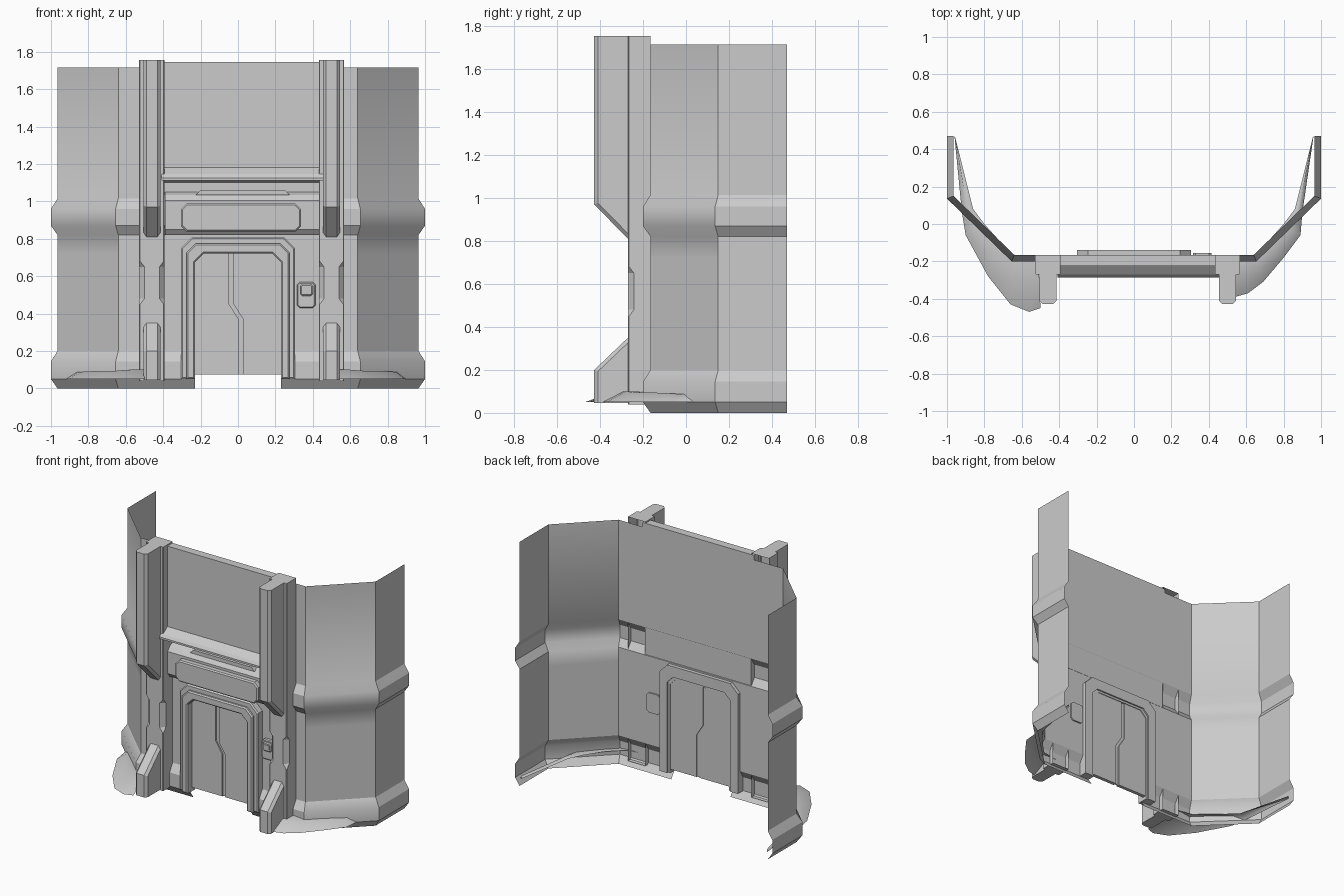
import bpy, bmesh
from mathutils import Vector

cube = bpy.data.objects.get("Cube")
if cube:
    bpy.data.objects.remove(cube, do_unlink=True)

GREY = (0.6, 0.6, 0.6, 1)
mat = bpy.data.materials.new("wall_grey")
mat.use_nodes = True
mat.diffuse_color = GREY
mat.node_tree.nodes["Principled BSDF"].inputs["Base Color"].default_value = GREY


def finish(name, bm, fix=True):
    if fix:
        bmesh.ops.recalc_face_normals(bm, faces=bm.faces)
    me = bpy.data.meshes.new(name)
    bm.to_mesh(me)
    bm.free()
    me.materials.append(mat)
    ob = bpy.data.objects.new(name, me)
    bpy.context.scene.collection.objects.link(ob)
    return ob


def prism(name, pts, axis, a, b, chamfer=0, edge_rule=None, open_back=False):
    """Extrude an outline: (x, z) along y from a (back) to b (front), or (y, z) along x."""
    bm = bmesh.new()
    put = (lambda p, d: (p[0], d, p[1])) if axis == "y" else (lambda p, d: (d, p[0], p[1]))
    start = [bm.verts.new(put(p, a)) for p in pts]
    end = [bm.verts.new(put(p, b)) for p in pts]
    back = bm.faces.new(start)
    bm.faces.new(end[::-1])
    n = len(pts)
    for i in range(n):
        j = (i + 1) % n
        bm.faces.new((start[i], end[i], end[j], start[j]))
    bmesh.ops.recalc_face_normals(bm, faces=bm.faces)
    if open_back:
        bmesh.ops.delete(bm, geom=[back], context="FACES_ONLY")
    if chamfer:
        edges = [e for e in bm.edges if edge_rule(*[v.co for v in e.verts])]
        bmesh.ops.bevel(bm, geom=edges, offset=chamfer, segments=1, affect="EDGES")
    return finish(name, bm, False)


def front_rim(front):
    return lambda p, q: abs(p.y - front) < 1e-4 and abs(q.y - front) < 1e-4


def cut_rect(x0, x1, z0, z1, c):
    return [(x0 + c, z0), (x1 - c, z0), (x1, z0 + c), (x1, z1 - c),
            (x1 - c, z1), (x0 + c, z1), (x0, z1 - c), (x0, z0 + c)]


def arch(w, h, c, base):
    return [(-w, base), (-w, h - c), (c - w, h), (w - c, h), (w, h - c), (w, base)]


# Bent wall shell with a base belt and a middle belt
path = [(-.965, .47, -1, 0), (-.965, .15, -1, -.41), (-.64, -.165, -.41, -1), (-.23, -.165, 0, -1)]
path += [(-x, y, -dx, dy) for x, y, dx, dy in reversed(path)]
belt = .035
levels = [(0, 0), (.05, belt), (.145, belt), (.2, 0), (.72, 0), (.82, 0),
          (.87, belt), (.96, belt), (1.015, 0), (1.715, 0)]
bm = bmesh.new()
grid = [[bm.verts.new((x + dx * o, y + dy * o, z)) for x, y, dx, dy in path] for z, o in levels]
for r in range(len(levels) - 1):
    for c in range(len(path) - 1):
        if c == 3 and r < 4:
            continue                       # doorway
        f = bm.faces.new((grid[r][c], grid[r][c + 1], grid[r + 1][c + 1], grid[r + 1][c]))
        f.smooth = c in (1, 5)             # soft diagonal panels
for e in bm.edges:
    p, q = (v.co for v in e.verts)
    upright = abs(p.z - q.z) > .01
    if upright or max(p.z, q.z) < .06 or abs(p.z - .2) < .01:
        e.smooth = False
finish("wall_shell", bm, False)

# Pillars with a fin above and a buttress below
fin = [(-.27, 1.755), (-.427, 1.755), (-.427, .97), (-.27, .81)]
buttress = [(-.27, .35), (-.427, .2), (-.427, .045), (-.27, .045)]
waist = [(.04, .005), (.45, .005), (.48, .028), (.65, .028), (.68, .005), (1.755, .005)]


def fin_edges(p, q):
    return abs(p.x - q.x) < 1e-4 and min(p.y, q.y) < -.4 and abs(p.z - q.z) > .05


for side, cx in (("right", -.46), ("left", .5)):
    bm = bmesh.new()
    w, rings = .068, []
    for z, c in waist:
        ring = [(-w, -.165), (-w, c - .27), (c - w, -.27), (w - c, -.27), (w, c - .27), (w, -.165)]
        rings.append([bm.verts.new((cx + x, y, z)) for x, y in ring])
    for lo, hi in zip(rings, rings[1:]):
        for i in range(5):
            bm.faces.new((lo[i], lo[i + 1], hi[i + 1], hi[i]))
    bm.faces.new(rings[0][::-1])
    bm.faces.new(rings[-1])
    finish(side + "_pillar", bm, False)
    for part, outline in (("fin", fin), ("buttress", buttress)):
        prism(f"{side}_pillar_{part}", outline, "x", cx - .046, cx + .046, .017, fin_edges)

# Upper panel with sloped lip, header panel and vent bar
lip = [(-.167, 1.745), (-.225, 1.745), (-.225, 1.18), (-.27, 1.145), (-.285, 1.125),
       (-.285, 1.112), (-.2, 1.112), (-.167, 1.1)]
prism("upper_panel", lip, "x", -.41, .455)
header = [(-.167, 1.05), (-.2, 1.035), (-.225, 1.005), (-.225, .85), (-.2, .82), (-.167, .82)]
prism("header_panel", header, "x", -.39, .436)
bar = [(-.225, 1.035), (.275, 1.035), (.25, 1.06), (-.2, 1.06)]
prism("vent_bar", bar, "y", -.167, -.21)
prism("sign_box", cut_rect(-.305, .338, .838, .988, .03), "y", -.167, -.265,
      .008, front_rim(-.265), True)

# Door frame in two steps, with the door leaves behind
for name, outer, inner, back, front in (
        ("door_frame", (.305, .81, .06), (.245, .735, .045), -.14, -.215),
        ("door_frame_trim", (.275, .775, .05), (.23, .72, .045), -.15, -.235)):
    outline = arch(*outer, .05) + arch(*inner, .05)[::-1]
    prism(name, outline, "y", back, front, .008, front_rim(front))
seam = [(-.035, .735), (-.035, .45), (.015, .37), (.015, .075)]
gap = .012
prism("door_leaf_right", [(-.24, .075), (-.24, .735)] + [(x - gap, z) for x, z in seam],
      "y", -.155, -.18)
prism("door_leaf_left", [(.24, .075), (.24, .735)] + [(x + gap, z) for x, z in seam],
      "y", -.155, -.18)
prism("door_seam", [(x - gap, z) for x, z in seam] + [(x + gap, z) for x, z in seam[::-1]],
      "y", -.162, -.17)

# Control panel beside the door
prism("control_panel", cut_rect(.315, .415, .43, .568, .015), "y", -.155, -.19,
      .006, front_rim(-.19))
prism("control_screen_rim", cut_rect(.333, .4, .495, .557, .01), "y", -.19, -.205,
      .006, front_rim(-.205))
prism("control_screen", cut_rect(.345, .388, .51, .542, .004), "y", -.205, -.209)


# Drifted earth mounds at the foot of the wall
def mound(name, outer, inner):
    bm = bmesh.new()
    low = [bm.verts.new((x, y, .05)) for x, y in outer]
    mid = [bm.verts.new(((x + u) / 2, (y + v) / 2, .04 + h * .6))
           for (x, y), (u, v, h) in zip(outer, inner)]
    high = [bm.verts.new(p) for p in inner]
    for a, b in ((low, mid), (mid, high)):
        for i in range(len(a) - 1):
            bm.faces.new((a[i], a[i + 1], b[i + 1], b[i])).smooth = True
    finish(name, bm, False)


ridge = [(.955, .46, .05), (.86, .08, .07), (.8, 0, .08), (.71, -.1, .09),
         (.65, -.16, .09), (.58, -.19, .1), (.51, -.2, .1)]
mound("right_mound", [(-.96, .47), (-.92, .06), (-.9, -.06), (-.78, -.28),
                      (-.66, -.43), (-.56, -.47), (-.5, -.45)],
      [(-x, y, z) for x, y, z in ridge])
mound("left_mound", [(.96, .47), (.9, .06), (.89, -.06), (.8, -.18),
                     (.69, -.31), (.61, -.37), (.54, -.39)][::1], ridge)
